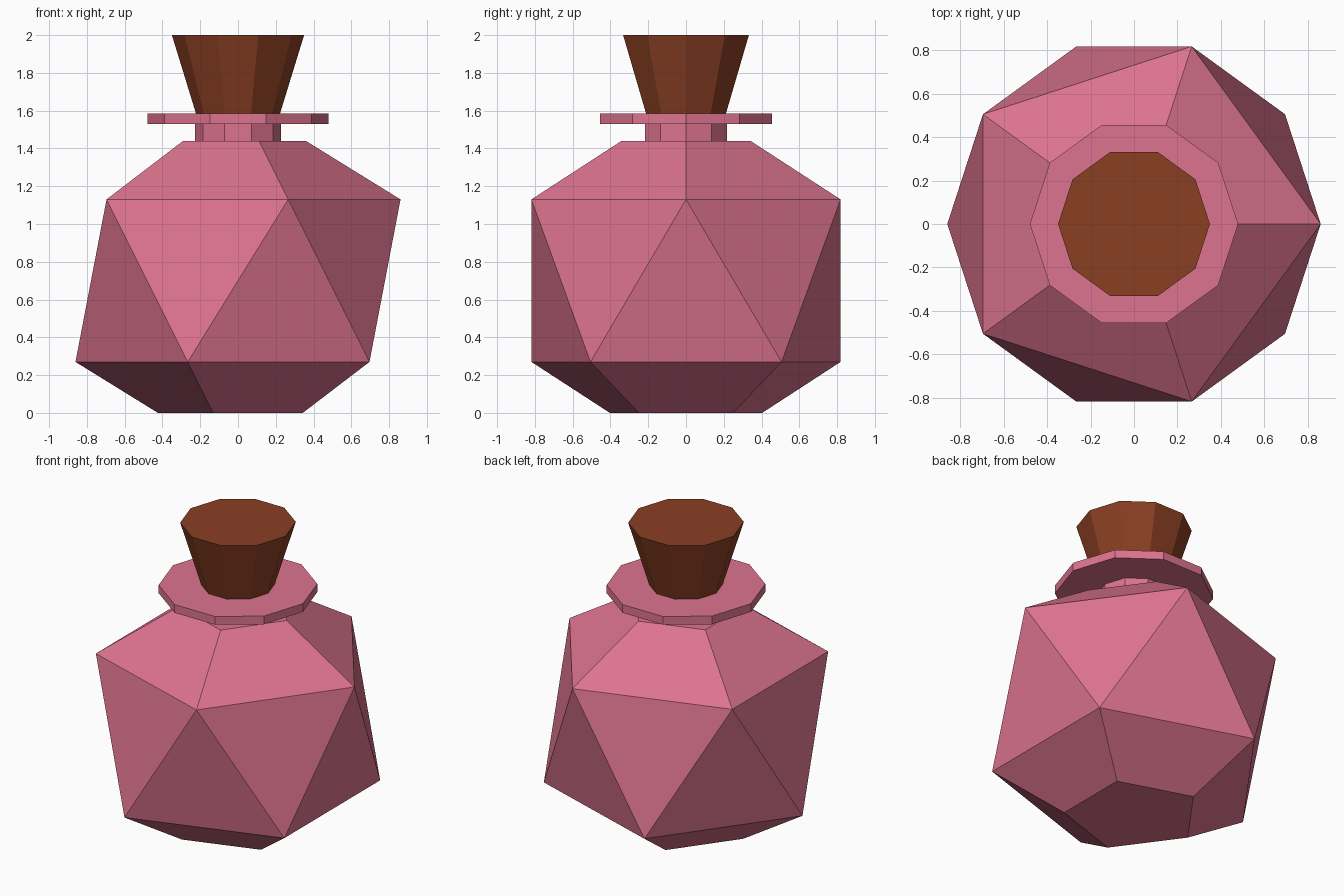
import bpy, bmesh, math
from mathutils import Vector

if "Cube" in bpy.data.objects:
    bpy.data.objects.remove(bpy.data.objects["Cube"])


def material(name, rgb):
    m = bpy.data.materials.new(name)
    m.diffuse_color = (*rgb, 1)
    m.use_nodes = True
    m.node_tree.nodes["Principled BSDF"].inputs["Base Color"].default_value = m.diffuse_color
    return m


pink = material("pink_glass", (0.72, 0.172, 0.272))
brown = material("brown_cork", (0.254, 0.05, 0.017))


def finish(bm, name, mat):
    bmesh.ops.recalc_face_normals(bm, faces=bm.faces)
    mesh = bpy.data.meshes.new(name)
    bm.to_mesh(mesh)
    bm.free()
    mesh.materials.append(mat)
    obj = bpy.data.objects.new(name, mesh)
    bpy.context.collection.objects.link(obj)
    return obj


def decagon(name, mat, z0, z1, r0, r1):
    """Ten-sided frustum with a corner pointing to +x."""
    bm = bmesh.new()
    rings = []
    for z, r in ((z0, r0), (z1, r1)):
        rings.append([bm.verts.new((r * math.cos(i * math.pi / 5),
                                    r * math.sin(i * math.pi / 5), z))
                      for i in range(10)])
    low, high = rings
    bm.faces.new(low[::-1])
    bm.faces.new(high)
    for i in range(10):
        j = (i + 1) % 10
        bm.faces.new((low[i], low[j], high[j], high[i]))
    return finish(bm, name, mat)


# Faceted bottle body: icosahedron with both tips cut flat
bm = bmesh.new()
bmesh.ops.create_icosphere(bm, subdivisions=1, radius=0.962)
bmesh.ops.translate(bm, verts=bm.verts, vec=(0, 0, 0.70))
for z, direction in ((0.0, -1), (1.44, 1)):
    geom = bm.verts[:] + bm.edges[:] + bm.faces[:]
    cut = bmesh.ops.bisect_plane(bm, geom=geom, plane_co=Vector((0, 0, z)),
                                 plane_no=Vector((0, 0, direction)),
                                 clear_outer=True)
    rim = [e for e in cut["geom_cut"] if isinstance(e, bmesh.types.BMEdge)]
    bmesh.ops.contextual_create(bm, geom=rim)
finish(bm, "bottle_body", pink)

# Neck, lip and stopper
decagon("bottle_neck", pink, 1.43, 1.54, 0.228, 0.228)
decagon("bottle_lip", pink, 1.53, 1.585, 0.48, 0.48)
decagon("cork_stopper", brown, 1.58, 2.0, 0.221, 0.35)
